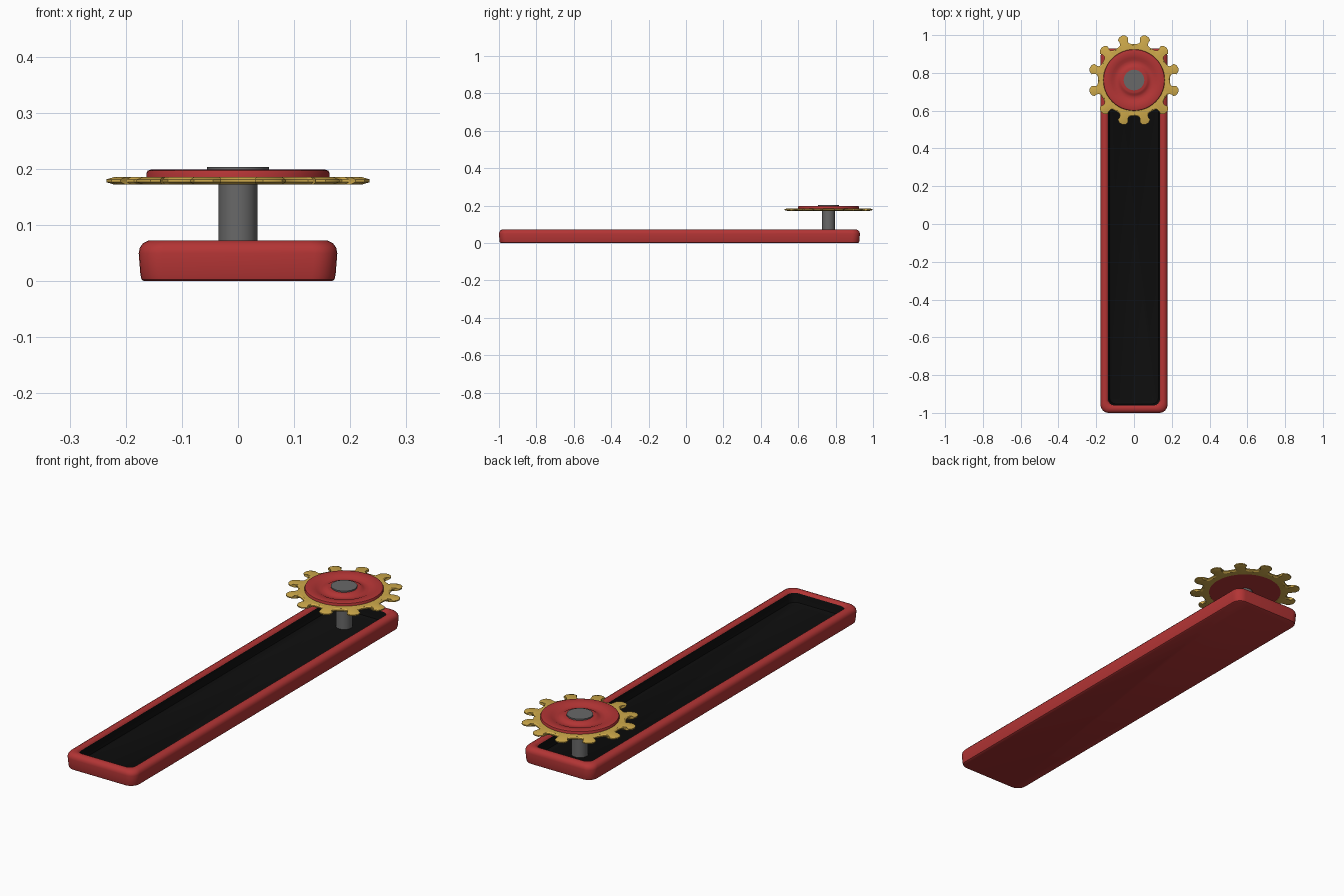
import bpy, bmesh
from math import sin, cos, radians, pi

if "Cube" in bpy.data.objects:
    bpy.data.objects.remove(bpy.data.objects["Cube"])

CY = 0.762  # y of the sprocket axis


def material(name, rgb):
    m = bpy.data.materials.new(name)
    m.diffuse_color = (*rgb, 1)
    m.use_nodes = True
    m.node_tree.nodes["Principled BSDF"].inputs["Base Color"].default_value = m.diffuse_color
    return m


RED = material("red", (0.45, 0.035, 0.035))
BLACK = material("black", (0.004, 0.004, 0.004))
GOLD = material("gold", (0.62, 0.40, 0.07))
GREY = material("grey", (0.14, 0.14, 0.14))


def loft(name, loops, mat, cap_start=False, cap_end=False, closed=False, angle=35):
    """Skin a stack of equal-length point loops."""
    bm = bmesh.new()
    rings = [[bm.verts.new(p) for p in loop] for loop in loops]
    n = len(rings[0])
    pairs = list(zip(rings, rings[1:]))
    if closed:
        pairs.append((rings[-1], rings[0]))
    for a, b in pairs:
        for i in range(n):
            j = (i + 1) % n
            bm.faces.new((a[i], a[j], b[j], b[i]))
    if cap_start:
        bm.faces.new(rings[0][::-1])
    if cap_end:
        bm.faces.new(rings[-1])
    me = bpy.data.meshes.new(name)
    bm.to_mesh(me)
    bm.free()
    ob = bpy.data.objects.new(name, me)
    bpy.context.collection.objects.link(ob)
    me.materials.append(mat)
    bpy.ops.object.select_all(action='DESELECT')
    ob.select_set(True)
    bpy.context.view_layer.objects.active = ob
    bpy.ops.object.shade_smooth_by_angle(angle=radians(angle))
    return ob


def round_rect(inset, z, radius, seg=6):
    """Rounded rectangle of the tray outline, shrunk by inset."""
    hx, hy, cy = 0.177 - inset, 0.965 - inset, -0.035
    pts = []
    for k, (sx, sy) in enumerate(((1, 1), (-1, 1), (-1, -1), (1, -1))):
        for s in range(seg + 1):
            a = (k + s / seg) * pi / 2
            pts.append((sx * (hx - radius) + radius * cos(a),
                        cy + sy * (hy - radius) + radius * sin(a), z))
    return pts


def circle(r, z, n):
    return [(r * cos(2 * pi * i / n), CY + r * sin(2 * pi * i / n), z) for i in range(n)]


def lathe(name, profile, mat, n, **kw):
    return loft(name, [circle(r, z, n) for r, z in profile], mat, True, True, **kw)


# Tray body: rounded outside, rim rolling over to the inside
body = [(0.010, 0.0), (0.005, 0.003), (0.003, 0.012), (0.0, 0.05), (0.002, 0.060),
        (0.008, 0.068), (0.018, 0.073), (0.029, 0.073), (0.036, 0.070), (0.040, 0.064)]
loft("tray_body", [round_rect(i, z, 0.042 - i * 0.25) for i, z in body], RED, cap_start=True)

# Black lining of the recess
lining = [(0.040, 0.064), (0.043, 0.045), (0.048, 0.026), (0.056, 0.020)]
loft("tray_lining", [round_rect(i, z, 0.032) for i, z in lining], BLACK, cap_end=True)

# Post and its cap
lathe("post", [(0.035, 0.019), (0.035, 0.198)], GREY, 16)
lathe("post_cap", [(0.055, 0.194), (0.055, 0.204)], GREY, 16)

# Dished red hub
hub = [(0.163, 0.173), (0.163, 0.193), (0.161, 0.197), (0.155, 0.199), (0.135, 0.198),
       (0.118, 0.195), (0.106, 0.189), (0.090, 0.188), (0.080, 0.191), (0.073, 0.196),
       (0.066, 0.198)]
lathe("hub_disc", hub, RED, 48)

# Toothed gold ring: 12 flared teeth with bevelled edges
tooth = [(-15, 0.190), (-10, 0.192), (-6.2, 0.199), (-5.6, 0.211), (-7.2, 0.226),
         (-4.2, 0.239), (0, 0.243)]
tooth += [(-a, r) for a, r in tooth[-2:0:-1]]


def gear_loop(z, shrink=0.0, fixed=None):
    pts = []
    for k in range(12):
        for a, r in tooth:
            t = radians(15 + 30 * k + a * (1 - shrink * 9))
            r = fixed or r - shrink * (0.35 + 12 * (r - 0.19))
            pts.append((r * cos(t), CY + r * sin(t), z))
    return pts


ring = [gear_loop(0.172, fixed=0.158), gear_loop(0.172, 0.016), gear_loop(0.1765),
        gear_loop(0.1815), gear_loop(0.186, 0.016), gear_loop(0.186, fixed=0.158)]
loft("toothed_ring", ring, GOLD, closed=True, angle=30)
